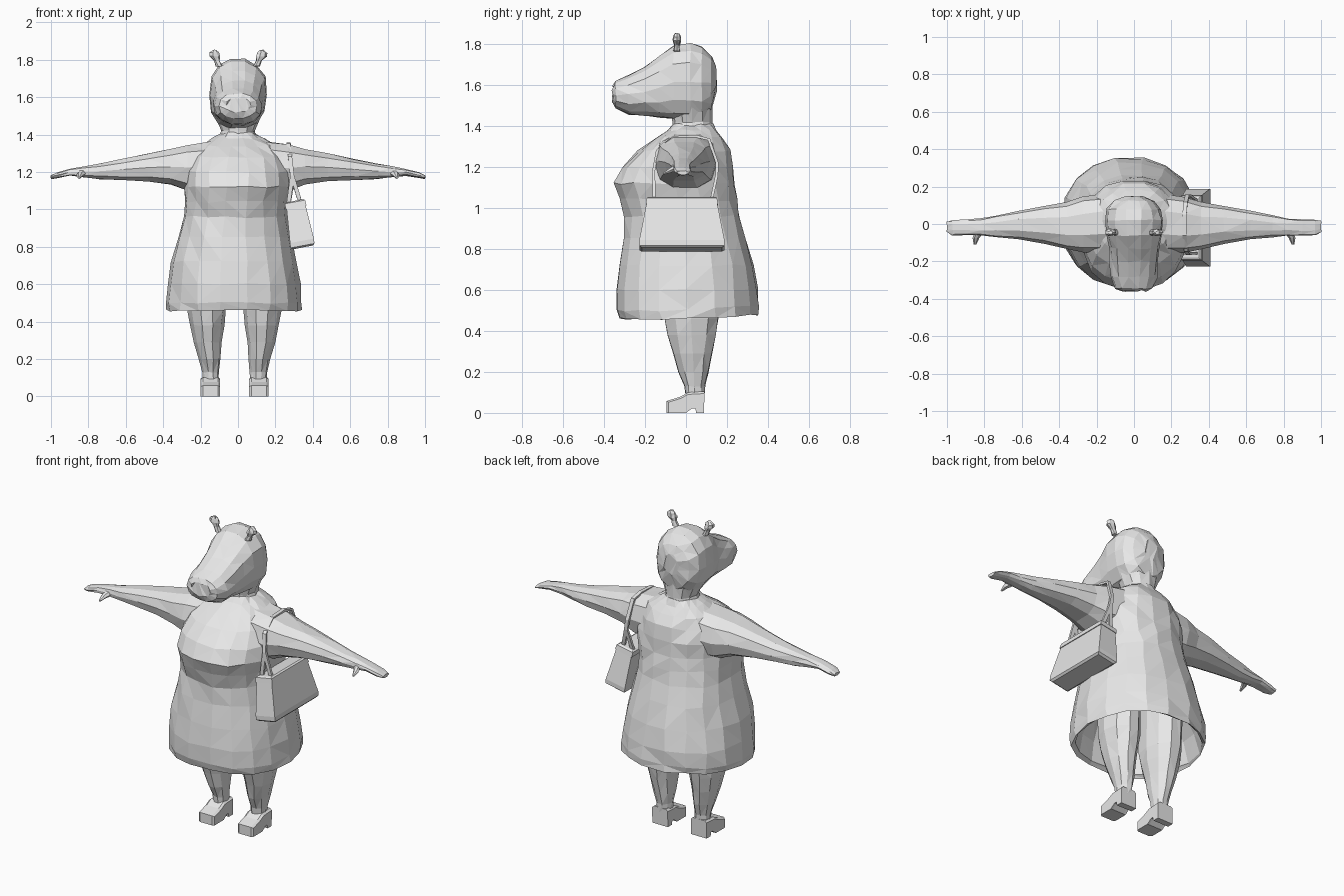
import bpy, bmesh, math, random
from mathutils import Vector

random.seed(4)
if "Cube" in bpy.data.objects:
    bpy.data.objects.remove(bpy.data.objects["Cube"])

grey = bpy.data.materials.new("plain light grey")
grey.use_nodes = True
grey.diffuse_color = (0.8, 0.8, 0.8, 1)
grey.node_tree.nodes["Principled BSDF"].inputs["Base Color"].default_value = (0.8, 0.8, 0.8, 1)


def finish(bm, name, jitter=0.0):
    """Roughen and triangulate for a faceted look, then link the object."""
    if jitter:
        for v in bm.verts:
            v.co += Vector([random.uniform(-jitter, jitter) for _ in range(3)])
        bmesh.ops.triangulate(bm, faces=bm.faces[:], quad_method='SHORT_EDGE')
    bmesh.ops.recalc_face_normals(bm, faces=bm.faces[:])
    mesh = bpy.data.meshes.new(name)
    bm.to_mesh(mesh)
    bm.free()
    mesh.materials.append(grey)
    ob = bpy.data.objects.new(name, mesh)
    bpy.context.collection.objects.link(ob)
    return ob


def loft(name, rings, jitter=0.0):
    """Skin a closed tube through rings of points and cap both ends."""
    bm = bmesh.new()
    rows = [[bm.verts.new(p) for p in r] for r in rings]
    n = len(rows[0])
    for a, b in zip(rows, rows[1:]):
        for i in range(n):
            j = (i + 1) % n
            bm.faces.new((a[i], a[j], b[j], b[i]))
    bm.faces.new(rows[0])
    bm.faces.new(rows[-1])
    return finish(bm, name, jitter)


def oval(axis, at, lo, hi, n, power=1.0, turn=0.0):
    """Ring across an axis that fills the box lo..hi of the other two axes."""
    ring = []
    for i in range(n):
        a = 2 * math.pi * i / n + turn
        c, s = math.cos(a), math.sin(a)
        u = (lo[0] + hi[0]) / 2 + (hi[0] - lo[0]) / 2 * math.copysign(abs(c) ** power, c)
        v = (lo[1] + hi[1]) / 2 + (hi[1] - lo[1]) / 2 * math.copysign(abs(s) ** power, s)
        p = [u, v]
        p.insert(axis, at)
        ring.append(Vector(p))
    return ring


def box_ring(cx, z, hx, hy, tilt=0.0, cy=-0.02):
    """Rectangle ring, raised on its outer side by tilt."""
    return [(cx + a * hx, cy + b * hy, z + a * tilt)
            for a, b in ((-1, -1), (1, -1), (1, 1), (-1, 1))]


# Dress: hollow skirt, belly and chest, (z, x min, x max, y min, y max)
dress = [
    (0.78, -0.25, 0.21, -0.24, 0.24), (0.60, -0.34, 0.29, -0.30, 0.31),
    (0.475, -0.365, 0.32, -0.31, 0.335), (0.46, -0.382, 0.337, -0.332, 0.352),
    (0.50, -0.388, 0.342, -0.343, 0.358), (0.60, -0.38, 0.332, -0.342, 0.352),
    (0.72, -0.357, 0.31, -0.33, 0.33), (0.85, -0.322, 0.283, -0.312, 0.298),
    (0.96, -0.293, 0.262, -0.302, 0.265), (1.04, -0.283, 0.265, -0.325, 0.25),
    (1.12, -0.283, 0.283, -0.352, 0.24), (1.20, -0.28, 0.28, -0.315, 0.235),
    (1.28, -0.25, 0.25, -0.235, 0.215), (1.34, -0.205, 0.205, -0.155, 0.185),
    (1.38, -0.14, 0.14, -0.09, 0.155), (1.41, -0.09, 0.09, -0.065, 0.13)]
rings = []
for z, x0, x1, y0, y1 in dress:
    r = oval(2, z, (x0, y0), (x1, y1), 18, 0.9)
    if z < 0.55:
        for p in r:
            p.z += max(0, p.y) * 0.06
    rings.append(r)
loft("dress", rings, 0.006)

# Neck
loft("neck", [oval(2, z, (-w, y0), (w, y1), 12) for z, w, y0, y1 in
              ((1.36, 0.11, -0.07, 0.14), (1.42, 0.092, -0.065, 0.128),
               (1.50, 0.125, -0.07, 0.13), (1.60, 0.13, -0.08, 0.138),
               (1.68, 0.10, -0.06, 0.135))], 0.003)

# Head: long muzzle running back into a rounded skull, (y, z min, z max, half width)
head = [(-0.358, 1.52, 1.595, 0.065), (-0.345, 1.485, 1.62, 0.10),
        (-0.28, 1.455, 1.65, 0.125), (-0.20, 1.447, 1.69, 0.13),
        (-0.13, 1.44, 1.742, 0.133), (-0.06, 1.43, 1.798, 0.152),
        (0.02, 1.42, 1.81, 0.157), (0.08, 1.43, 1.79, 0.145),
        (0.125, 1.48, 1.745, 0.108), (0.146, 1.57, 1.69, 0.05)]
loft("head", [oval(1, y, (-w, z0), (w, z1), 14, 0.88) for y, z0, z1, w in head], 0.005)

# Arms: (x, y min, y max, z min, z max), ending in flat mitten hands
arm = [(0.02, -0.12, 0.16, 1.13, 1.385), (0.16, -0.15, 0.16, 1.09, 1.365),
       (0.27, -0.15, 0.145, 1.095, 1.35), (0.36, -0.135, 0.115, 1.13, 1.325),
       (0.48, -0.105, 0.095, 1.148, 1.30), (0.62, -0.08, 0.07, 1.155, 1.27),
       (0.74, -0.07, 0.045, 1.162, 1.245), (0.82, -0.063, 0.03, 1.172, 1.232),
       (0.90, -0.062, 0.024, 1.18, 1.216), (0.97, -0.06, 0.022, 1.168, 1.198),
       (1.0, -0.045, 0.015, 1.164, 1.18)]
for side, s in (("right", -1), ("left", 1)):
    loft(side + "_arm", [oval(0, s * x, (y0, z0), (s and y1, z1), 10, 0.8)
                         for x, y0, y1, z0, z1 in arm], 0.003)
    loft(side + "_thumb", [oval(1, y, (s * x - 0.5 * w, z - 0.4 * w), (s * x + 0.5 * w, z + 0.4 * w), 6)
                           for y, x, z, w in ((-0.04, 0.825, 1.20, 0.05), (-0.075, 0.845, 1.185, 0.036),
                                              (-0.11, 0.85, 1.168, 0.014))])

    # Ears: short stalk opening into a small cup
    loft(side + "_ear", [oval(2, z, (s * x - w, -0.045 - d), (s * x + w, -0.045 + d), 7)
                         for z, x, w, d in ((1.765, 0.10, 0.02, 0.018), (1.795, 0.112, 0.016, 0.015),
                                            (1.818, 0.125, 0.031, 0.02), (1.838, 0.128, 0.028, 0.018),
                                            (1.852, 0.125, 0.012, 0.01))], 0.003)

    # Legs, tapering to the ankle: (z, offset from middle, half width, y min, y max)
    mid = -0.018
    leg = ((0.76, 0.15, 0.10, -0.13, 0.18), (0.46, 0.148, 0.103, -0.11, 0.165),
           (0.38, 0.146, 0.09, -0.095, 0.152), (0.29, 0.142, 0.074, -0.068, 0.132),
           (0.20, 0.133, 0.058, -0.04, 0.113), (0.13, 0.128, 0.046, -0.008, 0.094),
           (0.06, 0.128, 0.044, 0.0, 0.088))
    loft(side + "_leg", [oval(2, z, (mid + s * c - w, y0), (mid + s * c + w, y1), 10)
                         for z, c, w, y0, y1 in leg], 0.003)

    # Heeled shoes: side profile widened across the foot
    profile = ((-0.095, 0), (0.0, 0), (0.03, 0.025), (0.045, 0.025), (0.05, 0), (0.088, 0),
               (0.09, 0.105), (0.01, 0.1), (-0.03, 0.078), (-0.095, 0.058))
    cx = mid + s * 0.13
    shoe = []
    for t, k in ((-0.052, 0.9), (-0.04, 1), (0.04, 1), (0.052, 0.9)):
        shoe.append([(cx + t, y * (1 if y > 0 else k), z * k) for y, z in profile])
    loft(side + "_shoe", shoe)

# Handbag hanging at the left hip, with a rim at the top and a base band
loft("handbag_body", [box_ring(0.347, 0.797, 0.052, 0.195, 0.010),
                      box_ring(0.345, 0.806, 0.064, 0.208, 0.012),
                      box_ring(0.342, 0.832, 0.064, 0.208, 0.012),
                      box_ring(0.309, 1.022, 0.050, 0.171, 0.010)])
loft("handbag_rim", [box_ring(0.310, 1.012, 0.056, 0.176, 0.010),
                     box_ring(0.305, 1.040, 0.054, 0.171, 0.010),
                     box_ring(0.304, 1.046, 0.044, 0.160, 0.009)])

# Straps: two bands meeting over the shoulder
for name, x in (("inner_strap", 0.27), ("outer_strap", 0.335)):
    path = ((x, -0.155, 1.03), (0.29, -0.158, 1.18), (0.278, -0.14, 1.28),
            (0.27, -0.06, 1.345), (0.27, 0.05, 1.35), (0.275, 0.112, 1.335),
            (0.285, 0.152, 1.22), (0.295, 0.15, 1.16), (x, 0.122, 1.03))
    rows = []
    for i, p in enumerate(path):
        p = Vector(p)
        d = (Vector(path[min(i + 1, 8)]) - Vector(path[max(i - 1, 0)])).normalized()
        across = Vector((0.011, 0, 0))
        out = d.cross(Vector((1, 0, 0))).normalized() * 0.007
        rows.append([p - across - out, p + across - out, p + across + out, p - across + out])
    loft(name, rows)
